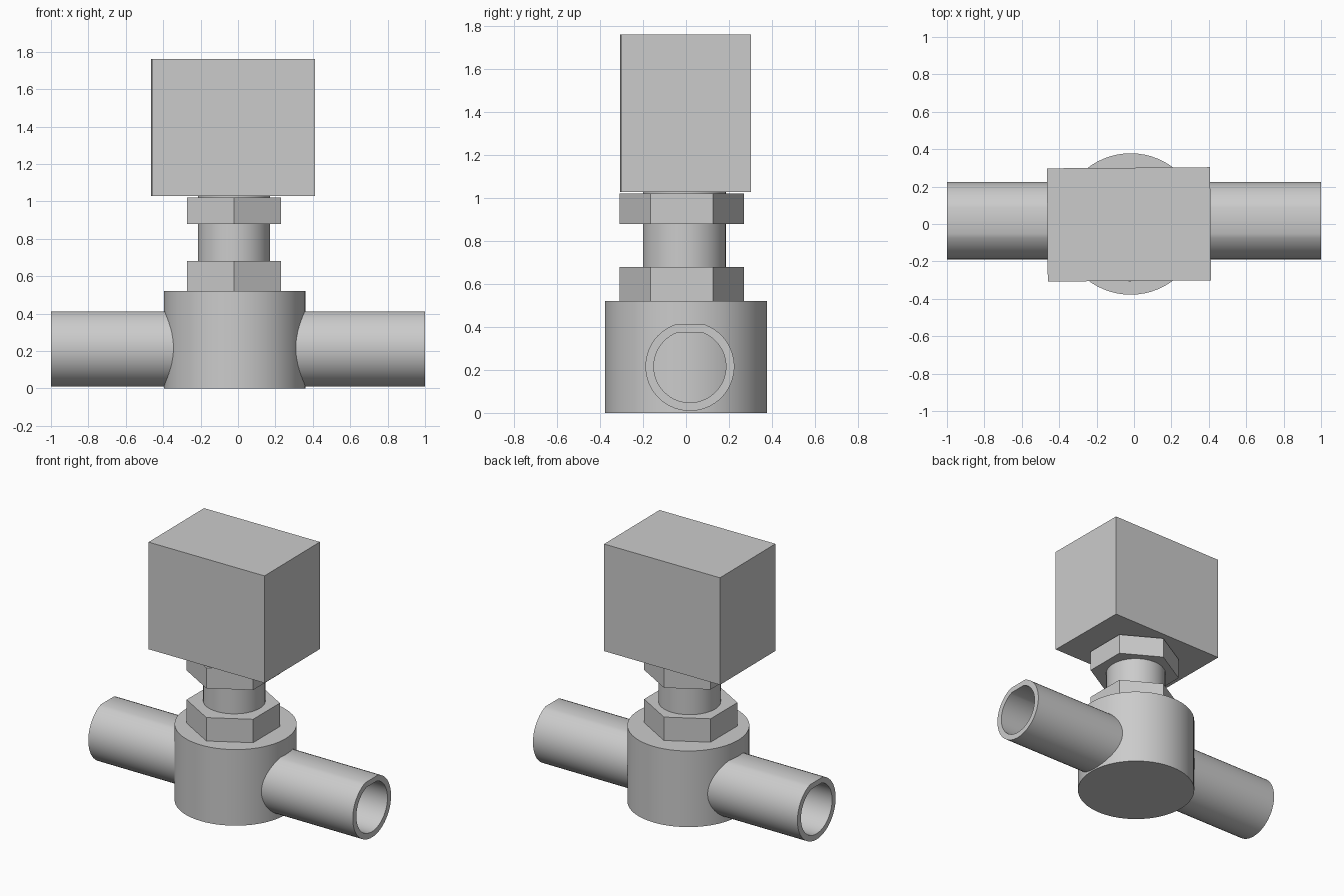
import bpy, bmesh
from math import sin, cos, radians

if "Cube" in bpy.data.objects:
    bpy.data.objects.remove(bpy.data.objects["Cube"])


def finish(name, bm, smooth):
    bmesh.ops.recalc_face_normals(bm, faces=bm.faces[:])
    mesh = bpy.data.meshes.new(name)
    bm.to_mesh(mesh)
    bm.free()
    obj = bpy.data.objects.new(name, mesh)
    bpy.context.collection.objects.link(obj)
    if smooth:
        bpy.ops.object.select_all(action='DESELECT')
        obj.select_set(True)
        bpy.context.view_layer.objects.active = obj
        bpy.ops.object.shade_smooth_by_angle(angle=radians(35))
    return obj


def prism(name, x, y, z0, z1, radius, sides, turn=0.0, smooth=True):
    """Upright closed prism or cylinder between two heights."""
    bm = bmesh.new()
    ring = [bm.verts.new((radius * cos(radians(360 * i / sides + turn)),
                          radius * sin(radians(360 * i / sides + turn)), z0))
            for i in range(sides)]
    base = bm.faces.new(ring)
    top = bmesh.ops.extrude_face_region(bm, geom=[base], use_keep_orig=True)
    bmesh.ops.translate(bm, vec=(0, 0, z1 - z0),
                        verts=[v for v in top['geom'] if isinstance(v, bmesh.types.BMVert)])
    obj = finish(name, bm, smooth)
    obj.location = (x, y, 0)
    return obj


def pipe(name, y, z, outer, inner, half_length, steps=48):
    """Hollow pipe along x, with a small flat along its top."""
    bm = bmesh.new()
    angles = [radians(110 + 320 * i / steps) for i in range(steps + 1)]
    rings = []
    for x, r in ((-half_length, outer), (half_length, outer),
                 (half_length, inner), (-half_length, inner)):
        rings.append([bm.verts.new((x, y + r * cos(a), z + r * sin(a))) for a in angles])
    n = len(angles)
    for k in range(4):
        a, b = rings[k], rings[(k + 1) % 4]
        for i in range(n):
            j = (i + 1) % n
            bm.faces.new((a[i], a[j], b[j], b[i]))
    return finish(name, bm, True)


# Round valve body and the pipe passing through it
prism("valve_body", -0.018, 0, 0, 0.52, 0.378, 64)
pipe("flow_pipe", 0.018, 0.216, 0.207, 0.168, 1.0)

# Stem with its two hexagonal nuts
prism("stem", -0.022, -0.008, 0.52, 1.035, 0.193, 48)
for name, z0, z1 in (("lower_nut", 0.52, 0.68), ("upper_nut", 0.88, 1.02)):
    prism(name, -0.022, -0.02, z0, z1, 0.29, 6, turn=90, smooth=False)

# Actuator box, very slightly turned
bm = bmesh.new()
bmesh.ops.create_cube(bm, size=1)
bmesh.ops.scale(bm, vec=(0.872, 0.605, 0.732), verts=bm.verts[:])
box = finish("actuator_box", bm, False)
box.location = (-0.027, -0.002, 1.395)
box.rotation_euler.z = radians(0.4)
